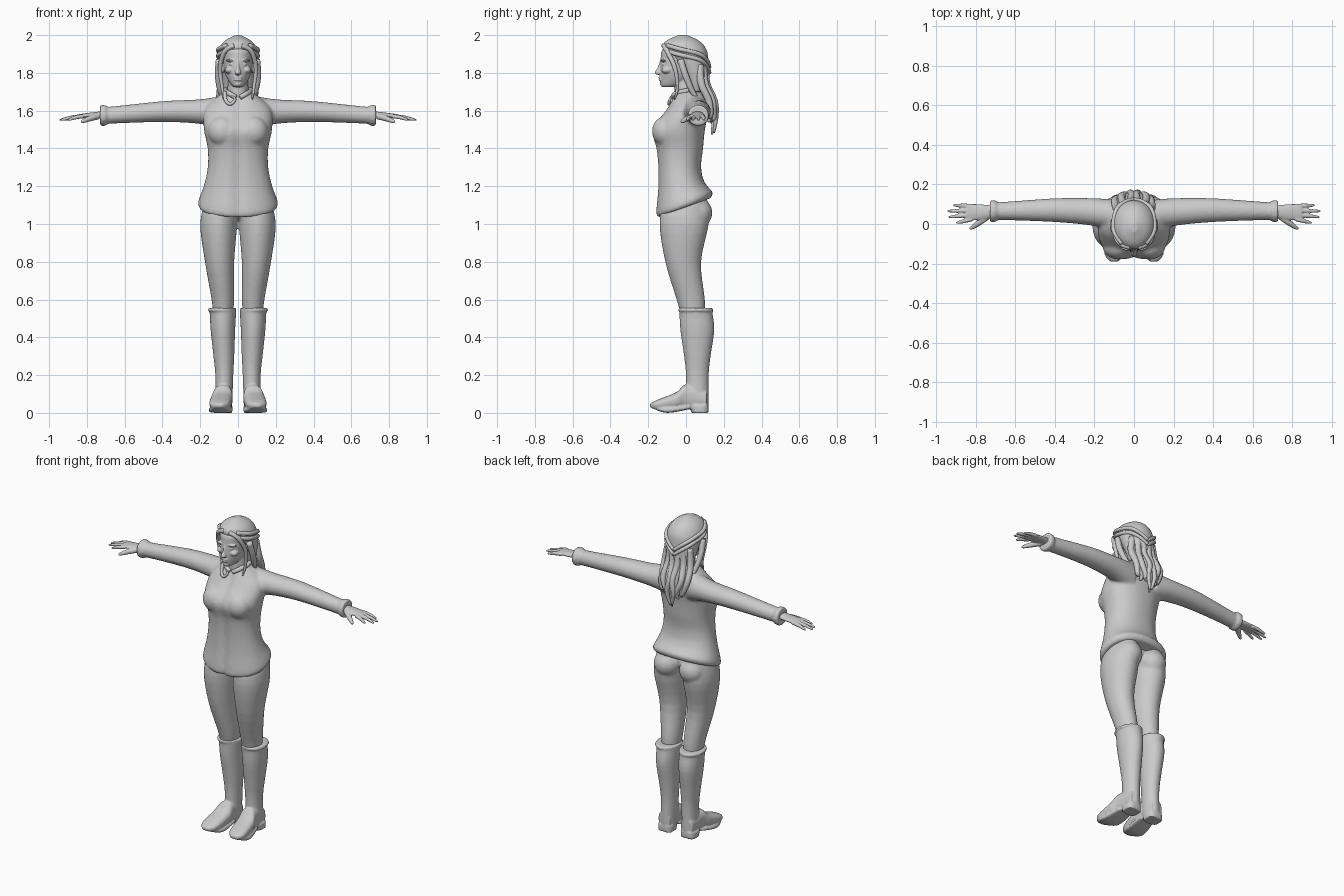
import bpy, bmesh, math, random
from mathutils import Vector, Matrix

random.seed(4)
cube = bpy.data.objects.get("Cube")
if cube:
    bpy.data.objects.remove(cube)

grey = bpy.data.materials.new("plain_grey")
grey.use_nodes = True
COLOUR = (.6, .6, .6, 1)
grey.diffuse_color = COLOUR
grey.node_tree.nodes["Principled BSDF"].inputs["Base Color"].default_value = COLOUR


def spline(rows, steps=4):
    """Smoothly fill in rows of numbers between the given ones."""
    rows = [Vector(row) for row in rows]
    last = len(rows) - 1
    filled = []
    for i in range(last):
        start, end = rows[i], rows[i + 1]
        leave = (end - rows[max(i - 1, 0)]) / 2
        arrive = (rows[min(i + 2, last)] - start) / 2
        for step in range(steps):
            t = step / steps
            rest = 1 - t
            filled.append(start.lerp(end, t * t * (rest + rest + 1))
                          + leave * t * rest * rest - arrive * t * t * rest)
    return filled + [rows[last]]


def skin(bm, rings):
    """Join rings of points into a closed body."""
    rings = [[bm.verts.new(point) for point in ring] for ring in rings]
    for low, high in zip(rings, rings[1:]):
        for k in range(len(low)):
            bm.faces.new((low[k - 1], low[k], high[k], high[k - 1]))
    bm.faces.new(rings[0])
    bm.faces.new(reversed(rings[-1]))


def circle(sides):
    angles = [math.tau * k / sides for k in range(sides)]
    return [(math.cos(a), math.sin(a)) for a in angles]


def loft(bm, axis, rows, sides=32, power=1, tweak=None):
    """Row = position, then low and high on both other axes.
    A shorter row holds one half width for a body centred on x."""
    rings = []
    for row in spline(rows):
        position, *span = row
        if len(span) == 3:
            span.insert(0, -span[0])
        a_low, a_high, b_low, b_high = span
        ring = []
        for c, s in circle(sides):
            a = math.copysign(abs(c) ** power, c)
            b = math.copysign(abs(s) ** power, s)
            point = [(a_low + a_high + a * (a_high - a_low)) / 2,
                     (b_low + b_high + b * (b_high - b_low)) / 2]
            point.insert(axis, position)
            ring.append(tweak(*point) if tweak else point)
        rings.append(ring)
    skin(bm, rings)


def tube(bm, points, radius, tip=.25, sides=12):
    """Round strand along a path, narrowing towards its tip."""
    path = spline(points)
    last = len(path) - 1
    side = (path[1] - path[0]).orthogonal()
    rings = []
    for i, centre in enumerate(path):
        along = (path[min(i + 1, last)] - path[max(i - 1, 0)]).normalized()
        side = (side - along * side.dot(along)).normalized()
        up = along.cross(side)
        r = radius * (1 - (1 - tip) * (i / last) ** 3)
        rings.append([centre + side * c * r + up * s * r for c, s in circle(sides)])
    skin(bm, rings)


def blob(bm, centre, size):
    shape = Matrix.Translation(centre) @ Matrix.Diagonal((*size, 1))
    bmesh.ops.create_uvsphere(bm, u_segments=20, v_segments=12, radius=1, matrix=shape)


def mirror(bm):
    """Copy everything built so far to the other side."""
    copy = bmesh.ops.duplicate(bm, geom=bm.verts[:] + bm.edges[:] + bm.faces[:])["geom"]
    for item in copy:
        if isinstance(item, bmesh.types.BMVert):
            item.co.x *= -1


def finish(name, bm, voxel=None, smooth=3):
    """Make one object, its parts melted together when voxel is given."""
    bmesh.ops.recalc_face_normals(bm, faces=bm.faces)
    mesh = bpy.data.meshes.new(name)
    bm.to_mesh(mesh)
    bm.free()
    mesh.materials.append(grey)
    mesh.shade_smooth()
    ob = bpy.data.objects.new(name, mesh)
    bpy.context.collection.objects.link(ob)
    if voxel:
        melt = ob.modifiers.new("melt", "REMESH")
        melt.mode, melt.voxel_size, melt.use_smooth_shade = "VOXEL", voxel, True
        ob.modifiers.new("soften", "SMOOTH").iterations = smooth


def jacket_shape(x, y, z):
    """Slant the hem down to the front and sink the front seam."""
    low = max(0, min(1, (1.25 - z) / .15))
    z += low * (y * .36 + .02)
    if y < 0:
        y += .014 * math.exp(-(x / .025) ** 2)
    return x, y, z


# Jacket: sleeves with cuffs, chest and body
bm = bmesh.new()
loft(bm, 0, [(.08, -.04, .12, 1.5, 1.68), (.2, -.01, .13, 1.53, 1.66),
             (.4, .01, .13, 1.54, 1.65), (.69, .02, .11, 1.53, 1.62),
             (.7, .01, .12, 1.52, 1.63), (.73, .01, .12, 1.52, 1.63)])
blob(bm, (.08, -.11, 1.49), (.08, .07, .08))
mirror(bm)
loft(bm, 2, [(1.07, .2, -.15, .13), (1.1, .21, -.16, .14), (1.2, .18, -.15, .1),
             (1.3, .16, -.15, .08), (1.4, .16, -.16, .09), (1.5, .18, -.18, .1),
             (1.6, .18, -.11, .12), (1.65, .14, -.08, .12), (1.71, .06, -.05, .07)],
     sides=64, power=.9, tweak=jacket_shape)
finish("jacket", bm, .008, 4)

# Trousers: two legs and seat melted into a pelvis
bm = bmesh.new()
loft(bm, 2, [(.5, .03, .13, -.02, .1), (.6, .02, .14, -.05, .1),
             (.8, .02, .175, -.11, .08), (1, .005, .2, -.14, .12),
             (1.14, .01, .17, -.12, .11)])
blob(bm, (.09, .06, 1.06), (.08, .08, .08))
mirror(bm)
blob(bm, (0, -.02, 1.1), (.15, .1, .08))
finish("trousers", bm, .009, 4)

# Boots: shaft with rim, foot, sole and heel
bm = bmesh.new()
loft(bm, 2, [(.05, .03, .12, 0, .12), (.2, .025, .12, 0, .12), (.3, .02, .13, -.01, .13),
             (.44, .015, .145, -.03, .15), (.53, .01, .15, -.035, .14),
             (.54, .01, .16, -.04, .145), (.555, .01, .155, -.04, .14)])
loft(bm, 1, [(-.19, .08, .12, .03, .05), (-.15, .045, .15, .02, .07),
             (-.05, .03, .145, .02, .11), (0, .03, .13, .02, .15),
             (.11, .04, .12, .02, .12)], power=.8)
loft(bm, 1, [(-.18, .07, .13, .025, .04), (-.1, .03, .155, 0, .03),
             (.02, .03, .13, .02, .04)], power=.5)
loft(bm, 2, [(0, .03, .13, .03, .12), (.04, .03, .13, .02, .12)], power=.7)
mirror(bm)
finish("boots", bm, .006, 2)

# Hands: palm, four fingers and a thumb
bm = bmesh.new()
loft(bm, 0, [(.69, .035, .09, 1.56, 1.6), (.78, .02, .1, 1.56, 1.59),
             (.85, .02, .1, 1.56, 1.58)])
for k, reach in enumerate((.9, .94, .945, .915)):
    root = Vector((.82, .025 + .022 * k, 1.57))
    end = Vector((reach, .005 + .03 * k, 1.55))
    tube(bm, [root, root.lerp(end, .5) + Vector((0, 0, .004)), end], .0115, tip=.4)
tube(bm, [(.74, .04, 1.57), (.78, .01, 1.56), (.83, -.025, 1.54)], .017, tip=.4)
mirror(bm)
finish("hands", bm, .004, 3)

# Head: paired brows, eyes, cheeks and ears, then neck, skull, nose, lips and chin
bm = bmesh.new()
blob(bm, (.036, -.117, 1.866), (.03, .018, .007))
blob(bm, (.034, -.11, 1.846), (.015, .02, .008))
blob(bm, (.045, -.1, 1.815), (.025, .03, .02))
blob(bm, (.08, -.01, 1.83), (.01, .02, .03))
mirror(bm)
loft(bm, 2, [(1.64, .06, -.06, .06), (1.8, .05, -.06, .07)])
loft(bm, 2, [(1.725, .02, -.126, -.06), (1.74, .04, -.136, 0), (1.8, .07, -.138, .08),
             (1.88, .08, -.134, .09), (1.93, .08, -.12, .08), (1.98, .02, -.04, .01)])
loft(bm, 2, [(1.79, .01, -.152, -.12), (1.8, .017, -.166, -.12),
             (1.83, .009, -.15, -.12), (1.87, .01, -.136, -.11)])
for height in (1.776, 1.763):
    blob(bm, (0, -.132, height), (.024, .014, .006))
blob(bm, (0, -.124, 1.74), (.018, .014, .012))
finish("head", bm, .0035, 3)

# Hair cap, set back from the face below the hairline
bm = bmesh.new()
loft(bm, 2, [(1.7, .075, .01, .1), (1.78, .095, -.02, .12), (1.88, .106, -.085, .118),
             (1.93, .1, -.125, .105), (1.97, .07, -.105, .07), (2, .015, -.04, .005)])
finish("hair_cap", bm, .006, 2)

# Loose hair: face locks, side locks and tied-back twists
bm = bmesh.new()
tube(bm, [(.02, -.118, 1.945), (.07, -.1, 1.915), (.095, -.06, 1.83),
          (.085, -.045, 1.73), (.075, -.06, 1.66)], .013)
tube(bm, [(.1, -.03, 1.87), (.105, 0, 1.78), (.09, .04, 1.69), (.07, .09, 1.63)], .018)
for drop in (0, .03):
    tube(bm, [(.06, -.1, 1.945 - drop), (.103, -.03, 1.925 - drop),
              (.09, .07, 1.9 - drop), (.045, .112, 1.865 - drop),
              (0, .125, 1.83 - drop)], .012, tip=.8)
mirror(bm)

# Back locks fan out from the nape and end in a ragged point
for k in range(-5, 6):
    u = k / 5
    wave = random.uniform(-.012, .012)
    end = 1.48 + .09 * abs(u) + random.uniform(-.02, .03)
    back = .012 * (k % 2) - .03 * u * u
    tube(bm, [(.075 * u, .09 + back, 1.84), (.09 * u, .1 + back, 1.74),
              (.09 * u + wave, .14 + back, 1.65), (.075 * u - wave, .148 + back, 1.57),
              (.06 * u + wave, .138 + back, end)], .02)

# One curled lock hangs over the front of the neck
tube(bm, [(-.07, -.05, 1.7), (-.065, -.075, 1.655), (-.04, -.09, 1.635),
          (-.015, -.085, 1.66), (-.035, -.075, 1.68)], .01)
finish("hair_locks", bm)

# Open collar standing around the neck
bm = bmesh.new()
tube(bm, [(.01, -.07, 1.67), (.045, -.055, 1.69), (.068, 0, 1.705),
          (.05, .06, 1.715), (0, .075, 1.715)], .014, tip=.8)
mirror(bm)
finish("collar", bm, .005, 2)
